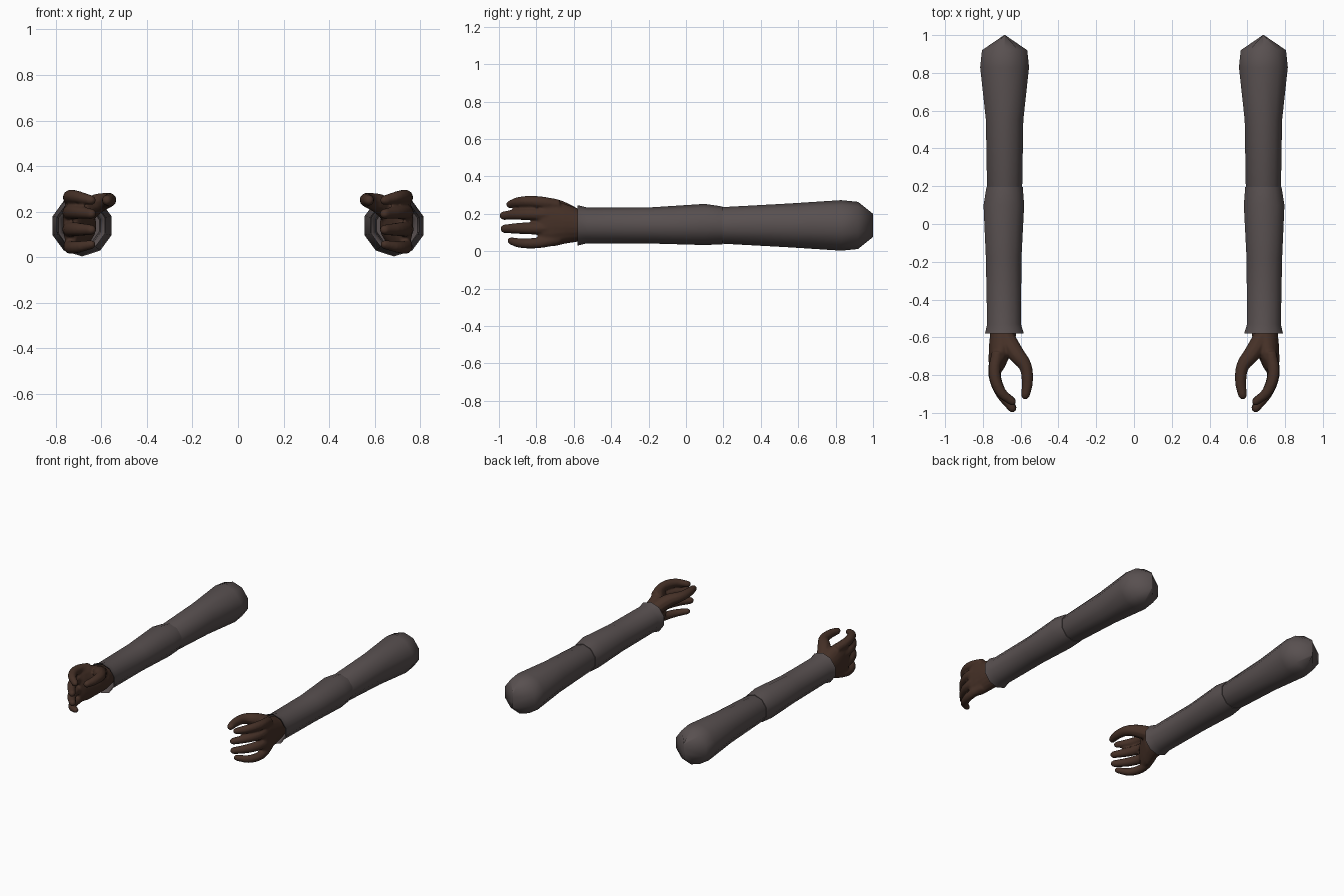
import bpy, bmesh, math
from mathutils import Vector

if "Cube" in bpy.data.objects:
    bpy.data.objects.remove(bpy.data.objects["Cube"])

CX, CZ = 0.685, 0.138


def material(name, rgb):
    m = bpy.data.materials.new(name)
    m.diffuse_color = (*rgb, 1)
    m.use_nodes = True
    m.node_tree.nodes["Principled BSDF"].inputs["Base Color"].default_value = m.diffuse_color
    return m


cloth = material("cloth", (0.098, 0.080, 0.080))
skin = material("skin", (0.060, 0.030, 0.020))


def add_rings(bm, rings, caps):
    for a, b in zip(rings, rings[1:]):
        n = len(a)
        for i in range(n):
            bm.faces.new((a[i], a[(i + 1) % n], b[(i + 1) % n], b[i]))
    if caps[0]:
        bm.faces.new(rings[0][::-1])
    if caps[1]:
        bm.faces.new(rings[-1])


def loft_y(bm, sections, sides, caps=(True, True)):
    """Sections (x, y, z, rx, rz): ellipses stacked along y."""
    rings = []
    for x, y, z, rx, rz in sections:
        rings.append([bm.verts.new((x + rx * math.cos(t), y, z + rz * math.sin(t)))
                      for t in (2 * math.pi * (i + 0.5) / sides for i in range(sides))])
    add_rings(bm, rings, caps)


def finger(bm, points, radii, sides=10):
    """Rounded tapering tube through smoothed points."""
    P = [Vector(p) for p in points]
    R = list(radii)
    for _ in range(2):
        Q, S = [P[0]], [R[0]]
        for i in range(len(P) - 1):
            Q += [P[i].lerp(P[i + 1], 0.25), P[i].lerp(P[i + 1], 0.75)]
            S += [R[i] * 0.75 + R[i + 1] * 0.25, R[i] * 0.25 + R[i + 1] * 0.75]
        P, R = Q + [P[-1]], S + [R[-1]]
    end, d, r = P[-1], (P[-1] - P[-2]).normalized(), R[-1]
    for a in (35, 65, 85):
        P.append(end + d * r * math.sin(math.radians(a)))
        R.append(r * math.cos(math.radians(a)))
    rings = []
    for i, p in enumerate(P):
        t = (P[min(i + 1, len(P) - 1)] - P[max(i - 1, 0)]).normalized()
        u = t.cross(Vector((0, 0, 1))).normalized()
        v = u.cross(t)
        rings.append([bm.verts.new(p + R[i] * (u * math.cos(a) + v * math.sin(a)))
                      for a in (2 * math.pi * k / sides for k in range(sides))])
    add_rings(bm, rings, (True, True))


def finish(name, bm, mat, angle=40, fused=False):
    bmesh.ops.recalc_face_normals(bm, faces=bm.faces)
    me = bpy.data.meshes.new(name)
    bm.to_mesh(me)
    bm.free()
    me.materials.append(mat)
    ob = bpy.data.objects.new(name, me)
    bpy.context.collection.objects.link(ob)
    bpy.ops.object.select_all(action='DESELECT')
    ob.select_set(True)
    bpy.context.view_layer.objects.active = ob
    bpy.ops.object.shade_smooth_by_angle(angle=math.radians(angle))
    if fused:
        r = ob.modifiers.new("fuse", 'REMESH')
        r.mode, r.voxel_size, r.use_smooth_shade = 'VOXEL', 0.007, True
        s = ob.modifiers.new("soften", 'SMOOTH')
        s.factor, s.iterations = 0.5, 4
    ob.modifiers.new("other_arm", 'MIRROR').use_mirror_merge = False
    return ob


# upper sleeve, closed by a ridge at the shoulder
bm = bmesh.new()
loft_y(bm, [(CX, 0.17, CZ, 0.088, 0.090), (CX, 0.20, CZ, 0.098, 0.098),
            (CX, 0.55, CZ, 0.104, 0.117), (CX, 0.83, CZ, 0.136, 0.135),
            (CX, 0.92, CZ, 0.126, 0.126), (CX, 1.00, CZ, 0.003, 0.062)], 10)
finish("upper_sleeve", bm, cloth, 50)

# forearm sleeve with flared open cuff and its lining
bm = bmesh.new()
loft_y(bm, [(CX, 0.195, CZ, 0.101, 0.101), (CX + 0.004, 0.10, CZ + 0.005, 0.113, 0.110),
            (CX + 0.005, -0.18, CZ, 0.099, 0.097), (CX + 0.003, -0.53, CZ, 0.094, 0.096),
            (CX + 0.001, -0.58, CZ, 0.108, 0.108), (CX, -0.575, CZ, 0.098, 0.099),
            (CX, -0.53, CZ, 0.086, 0.088), (CX, -0.45, CZ, 0.080, 0.082)], 10)
finish("forearm_sleeve", bm, cloth, 50)

# hand: palm, four fingers and thumb fused together
bm = bmesh.new()
loft_y(bm, [(0.690, -0.50, 0.14, 0.060, 0.070), (0.692, -0.58, 0.14, 0.070, 0.090),
            (0.703, -0.65, 0.147, 0.066, 0.108), (0.716, -0.71, 0.150, 0.054, 0.126),
            (0.727, -0.76, 0.150, 0.042, 0.122), (0.732, -0.79, 0.150, 0.026, 0.105)], 20)
for z0, z1, z2, tip, r in ((0.245, 0.266, 0.250, -0.94, 0.029), (0.185, 0.198, 0.190, -0.975, 0.031),
                           (0.122, 0.122, 0.120, -0.97, 0.031), (0.065, 0.042, 0.055, -0.935, 0.027)):
    finger(bm, [(0.722, -0.68, z0), (0.745, -0.79, z1), (0.712, -0.89, z1), (0.645, tip, z2)],
           [r * 1.1, r * 1.1, r, r * 0.75])
finger(bm, [(0.675, -0.61, 0.190), (0.625, -0.69, 0.235), (0.570, -0.75, 0.250),
            (0.562, -0.84, 0.252), (0.575, -0.905, 0.250)], [0.050, 0.046, 0.034, 0.030, 0.024])
finish("hand", bm, skin, 60, fused=True)
